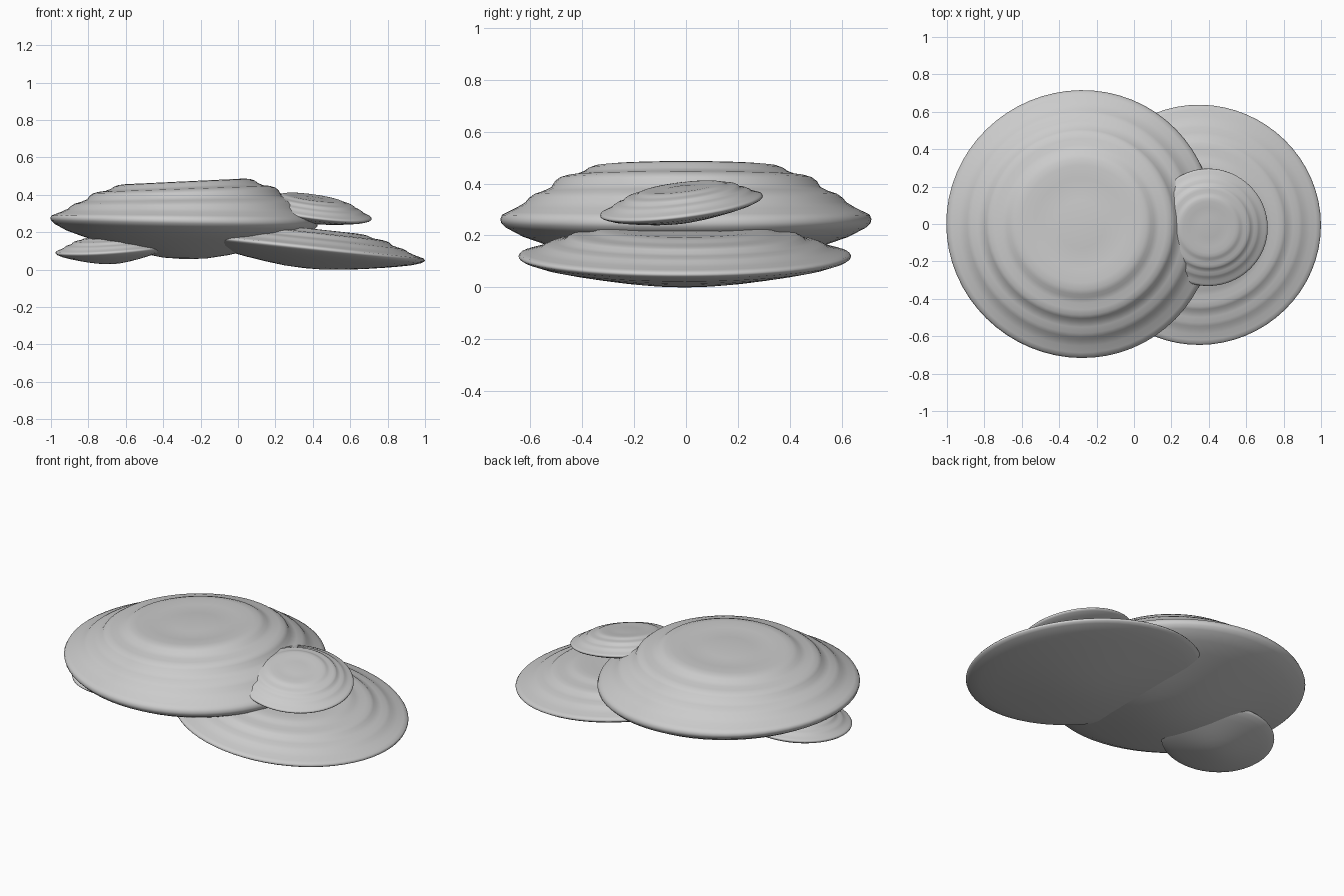
import bpy, bmesh, math

if "Cube" in bpy.data.objects:
    bpy.data.objects.remove(bpy.data.objects["Cube"])

# Unit half-profile: terraced top (centre to rim) and bowl underside (rim to centre)
TOP = [(0.18, .98), (.22, .965), (.34, .98), (.44, .995), (.49, .98), (.525, .94), (.55, .88), (.59, .83),
       (.64, .81), (.68, .77), (.705, .71), (.725, .60), (.77, .53), (.815, .48), (.845, .41),
       (.865, .33), (.91, .24), (.96, .16), (.99, .11), (1.0, .03)]
BOTTOM = [(.995, .04), (.97, .13), (.88, .30), (.76, .45), (.64, .58), (.48, .74), (.32, .87), (.16, .97)]
SEGS = 64


def cap(name, center, radius, height, depth, slope=(0, 0), skew=0.0):
    """Terraced shelf cap; slope tilts it in x and y, skew raises the +x side of the top."""
    bm = bmesh.new()
    cx, cy, cz = center

    def point(r, z, a):
        ripple = 1 + .004 * math.sin(3 * a + cx * 5) * min(1, r * 2)
        x, y = radius * r * ripple * math.cos(a), radius * r * ripple * math.sin(a)
        lift = skew * r * math.cos(a) * max(z, 0) / height
        return bm.verts.new((cx + x, cy + y, cz + z + lift + slope[0] * x + slope[1] * y))

    profile = [(r, z * height) for r, z in TOP] + [(r, -z * depth) for r, z in BOTTOM]
    rings = [[point(r, z, math.tau * i / SEGS) for i in range(SEGS)] for r, z in profile]
    top, low = point(0, .98 * height, 0), point(0, -depth, 0)
    for i in range(SEGS):
        j = (i + 1) % SEGS
        bm.faces.new((top, rings[0][i], rings[0][j]))
        for a, b in zip(rings, rings[1:]):
            bm.faces.new((a[i], b[i], b[j], a[j]))
        bm.faces.new((low, rings[-1][j], rings[-1][i]))
    for f in bm.faces:
        f.smooth = True
    mesh = bpy.data.meshes.new(name)
    bm.to_mesh(mesh)
    bm.free()
    obj = bpy.data.objects.new(name, mesh)
    bpy.context.collection.objects.link(obj)
    return obj


# Large central cap
cap("main_cap", (-.285, 0, .256), .716, .217, .2, (-.022, 0), .05)
# Broad lower cap leaning down to the right
cap("lower_right_cap", (.355, -.005, .116), .642, .108, .108, (-.108, 0))
# Small upper cap growing from the main cap's right side
cap("upper_right_cap", (.40, -.018, .312), .314, .074, .062, (-.135, .12))
# Small cap tucked beneath the left side
cap("lower_left_cap", (-.668, -.085, .109), .308, .068, .078, (.065, .065))
